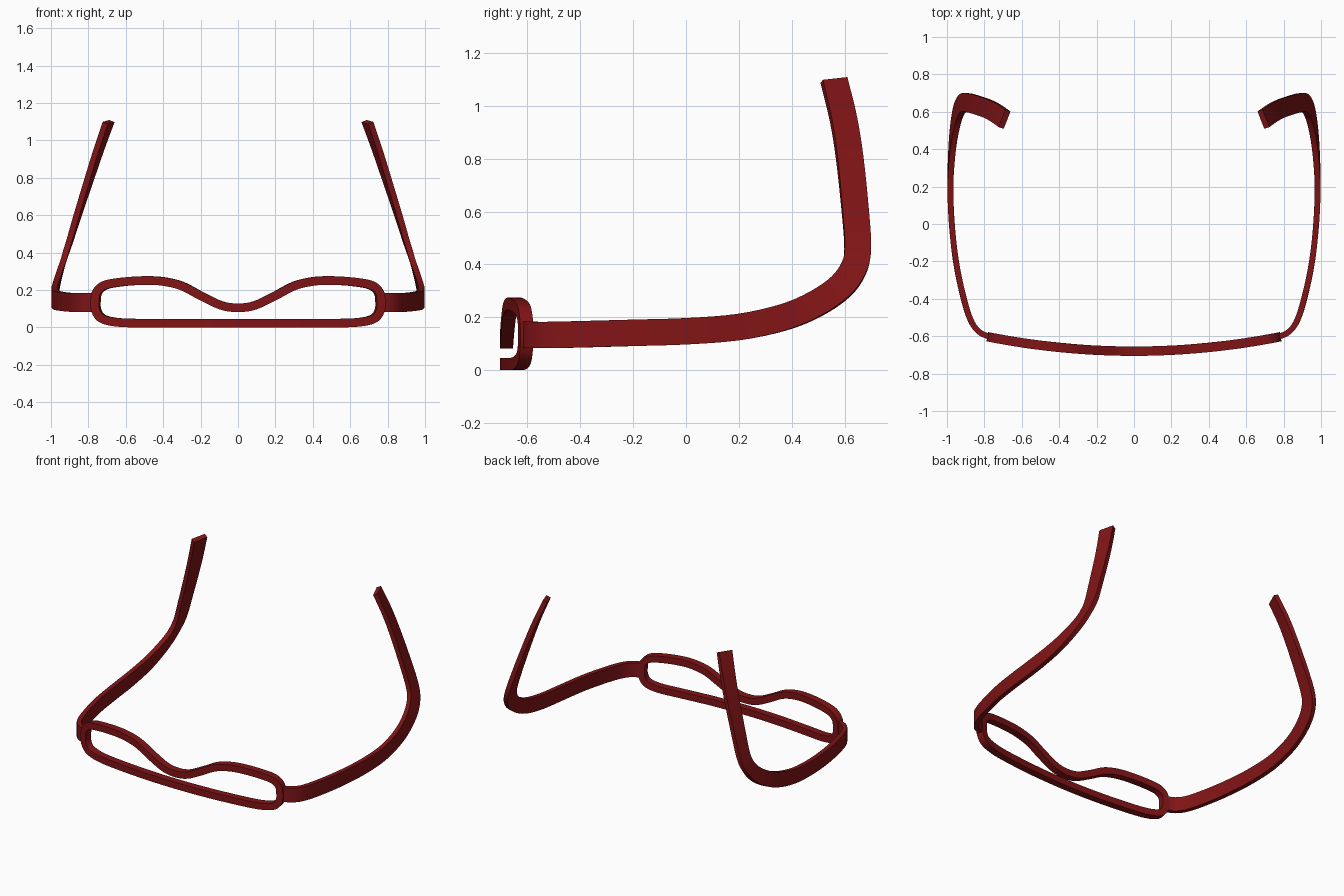
import bpy
from mathutils import Vector

if "Cube" in bpy.data.objects:
    bpy.data.objects.remove(bpy.data.objects["Cube"])

red = bpy.data.materials.new("dark_red")
red.diffuse_color = (0.22, 0.007, 0.008, 1)
red.use_nodes = True
red.node_tree.nodes["Principled BSDF"].inputs["Base Color"].default_value = red.diffuse_color


def catmull(pts, steps, closed=False):
    """Smooth path through the given points."""
    pts = [Vector(p) for p in pts]
    n = len(pts)
    out = []
    for i in range(n if closed else n - 1):
        if closed:
            a, b, c, d = (pts[(i + k) % n] for k in (-1, 0, 1, 2))
        else:
            b, c = pts[i], pts[i + 1]
            a = pts[i - 1] if i else b * 2 - c
            d = pts[i + 2] if i + 2 < n else c * 2 - b
        for s in range(steps):
            t = s / steps
            out.append(0.5 * (2 * b + (c - a) * t + (2 * a - 5 * b + 4 * c - d) * t * t
                              + (3 * b - a - 3 * c + d) * t ** 3))
    if not closed:
        out.append(pts[-1])
    return out


def sweep(name, path, refs, half_n, half_w, closed=False):
    """Sweep a rectangle along a path; refs steer the half_n direction."""
    n = len(path)
    verts, faces = [], []
    for i, p in enumerate(path):
        if closed:
            t = path[(i + 1) % n] - path[i - 1]
        else:
            t = path[min(i + 1, n - 1)] - path[max(i - 1, 0)]
        t.normalize()
        nor = (refs[i] - t * refs[i].dot(t)).normalized()
        wid = nor.cross(t)
        for a, b in ((-1, -1), (1, -1), (1, 1), (-1, 1)):
            verts.append(p + nor * (a * half_n) + wid * (b * half_w))
    for i in range(n if closed else n - 1):
        j = (i + 1) % n
        for k in range(4):
            m = (k + 1) % 4
            faces.append((i * 4 + k, i * 4 + m, j * 4 + m, j * 4 + k))
    if not closed:
        faces += [(3, 2, 1, 0), tuple(range(4 * n - 4, 4 * n))]
    me = bpy.data.meshes.new(name)
    me.from_pydata(verts, [], faces)
    me.materials.append(red)
    ob = bpy.data.objects.new(name, me)
    bpy.context.collection.objects.link(ob)
    # consistent outward normals and smooth sides with sharp edges
    bpy.ops.object.select_all(action='DESELECT')
    bpy.context.view_layer.objects.active = ob
    ob.select_set(True)
    bpy.ops.object.mode_set(mode='EDIT')
    bpy.ops.mesh.select_all(action='SELECT')
    bpy.ops.mesh.normals_make_consistent(inside=False)
    bpy.ops.object.mode_set(mode='OBJECT')
    bpy.ops.object.shade_smooth_by_angle(angle=0.6)
    return ob


# front frame: one loop in x/z, bowed backwards towards the sides
half = [(0.09, 0.118), (0.2, 0.17), (0.3, 0.222), (0.4, 0.246), (0.5, 0.251), (0.62, 0.243),
        (0.71, 0.226), (0.752, 0.19), (0.761, 0.14), (0.757, 0.09), (0.725, 0.047),
        (0.64, 0.027), (0.5, 0.023), (0.25, 0.023)]
outline = ([(0, 0.105)] + half + [(0, 0.023)] + [(-x, z) for x, z in reversed(half)])
loop = catmull([(x, -0.68 + 0.126 * x * x, z) for x, z in outline], 4, closed=True)
depth = [Vector((0.252 * p.x, -1, 0)) for p in loop]
sweep("front_frame", loop, depth, 0.025, 0.023, closed=True)

# temples: flat band that bends upwards, leans inwards and twists slightly
arm = [(0.77, -0.605, 0.133), (0.83, -0.575, 0.133), (0.875, -0.51, 0.133),
       (0.915, -0.38, 0.136), (0.952, -0.2, 0.141), (0.974, 0, 0.147),
       (0.982, 0.2, 0.163), (0.975, 0.37, 0.2), (0.963, 0.49, 0.25),
       (0.945, 0.585, 0.315), (0.925, 0.635, 0.385), (0.9, 0.65, 0.46),
       (0.857, 0.641, 0.6), (0.793, 0.62, 0.8), (0.744, 0.596, 0.95), (0.692, 0.56, 1.098)]
for side, sx in (("right", 1), ("left", -1)):
    path = catmull([(sx * x, y, z) for x, y, z in arm], 4)
    refs = []
    for p in path:
        lean = min(max((p.z - 0.16) / 0.2, 0), 1) * 0.315
        twist = min(max((p.z - 0.3) / 0.8, 0), 1) * 0.36
        front = min(max(-p.y / 0.5, 0), 1)
        refs.append(Vector((sx, twist - front, lean)))
    sweep(side + "_temple", path, refs, 0.0155, 0.05)
